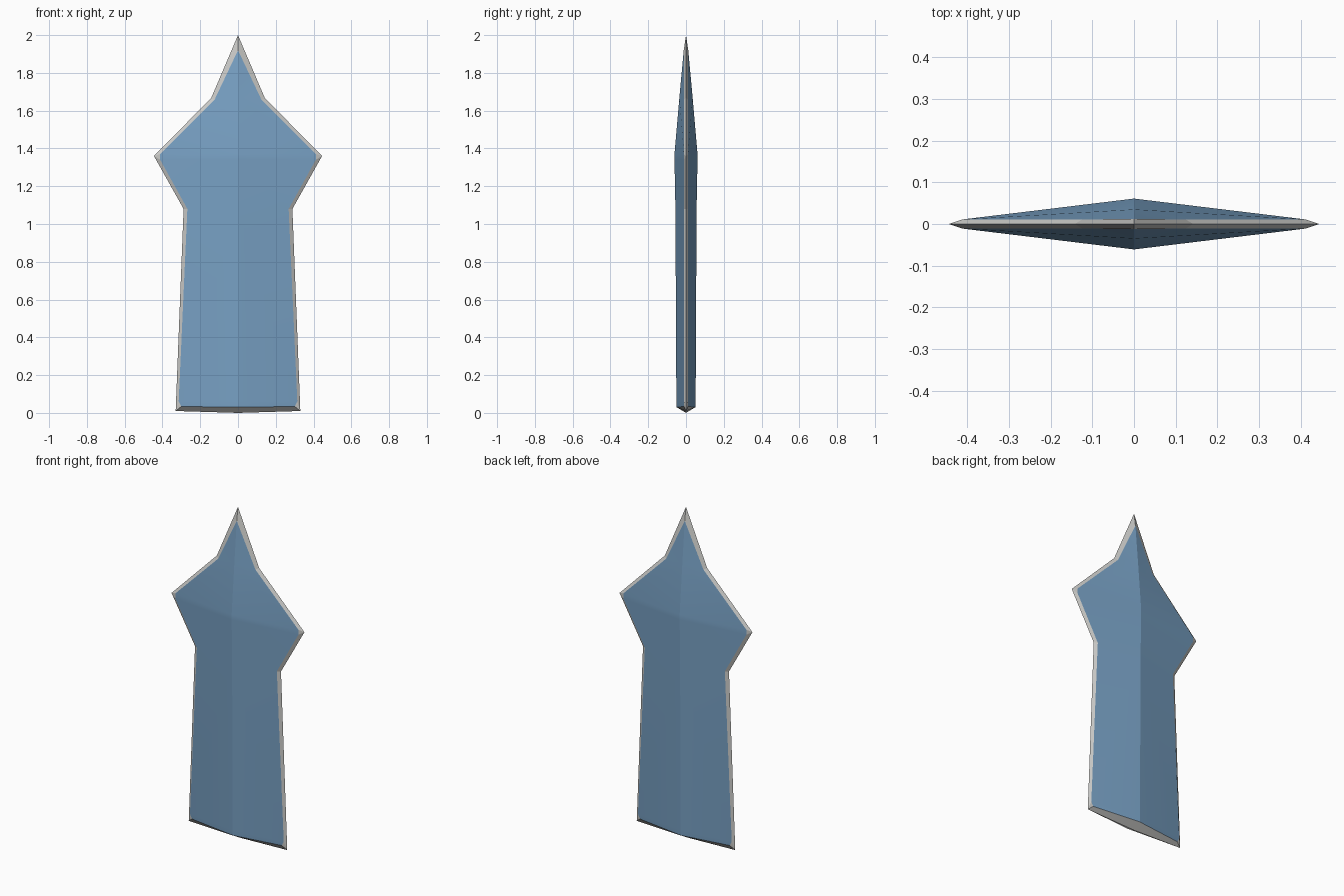
import bpy, bmesh, math

if "Cube" in bpy.data.objects:
    bpy.data.objects.remove(bpy.data.objects["Cube"])


def material(name, rgb):
    m = bpy.data.materials.new(name)
    m.diffuse_color = (*rgb, 1)
    m.use_nodes = True
    m.node_tree.nodes["Principled BSDF"].inputs["Base Color"].default_value = m.diffuse_color
    return m


blue = material("steel blue", (0.19, 0.36, 0.56))
silver = material("silver edge", (0.60, 0.60, 0.58))

# Half profiles from tip to base: centre ridge (y, z), panel border and cutting edge (x, z)
ridge = [(0.012, 1.92), (0.035, 1.67), (0.061, 1.37), (0.061, 1.34), (0.056, 1.08), (0.051, 0.06), (0.05, 0.03)]
panel = [(0.0, 1.92), (0.124, 1.658), (0.412, 1.37), (0.412, 1.34), (0.268, 1.08), (0.314, 0.06), (0.30, 0.034)]
edge = [(0.0, 2.0), (0.142, 1.667), (0.445, 1.36), (0.445, 1.36), (0.288, 1.08), (0.33, 0.01), (0.33, 0.01)]

bm = bmesh.new()
R = [bm.verts.new((0, -y, z)) for y, z in ridge]
P = [R[0]] + [bm.verts.new((x, -0.011, z)) for x, z in panel[1:]]
E = []
for i, (x, z) in enumerate(edge):
    E.append(E[-1] if i and edge[i - 1] == (x, z) else bm.verts.new((x, 0, z)))
base = bm.verts.new((0, 0, 0))


def face(verts, mat):
    f = bm.faces.new(list(dict.fromkeys(verts)))
    f.material_index = mat


# One quarter of the blade: blue panel and silver bevel
for i in range(len(R) - 1):
    face((R[i], R[i + 1], P[i + 1], P[i]), 0)
    face((P[i], P[i + 1], E[i + 1], E[i]), 1)
face((R[-1], base, E[-1], P[-1]), 1)

# Mirror across both axes
for axis in (0, 1):
    geom = bmesh.ops.duplicate(bm, geom=bm.verts[:] + bm.edges[:] + bm.faces[:])["geom"]
    for v in geom:
        if isinstance(v, bmesh.types.BMVert):
            v.co[axis] *= -1
    bmesh.ops.remove_doubles(bm, verts=bm.verts[:], dist=1e-5)
bmesh.ops.recalc_face_normals(bm, faces=bm.faces[:])

mesh = bpy.data.meshes.new("blade")
bm.to_mesh(mesh)
bm.free()
mesh.materials.append(blue)
mesh.materials.append(silver)
blade = bpy.data.objects.new("blade", mesh)
bpy.context.collection.objects.link(blade)

# Soften only the very shallow facets, keep ridge and bevel crisp
bpy.context.view_layer.objects.active = blade
blade.select_set(True)
bpy.ops.object.shade_smooth_by_angle(angle=math.radians(10))
